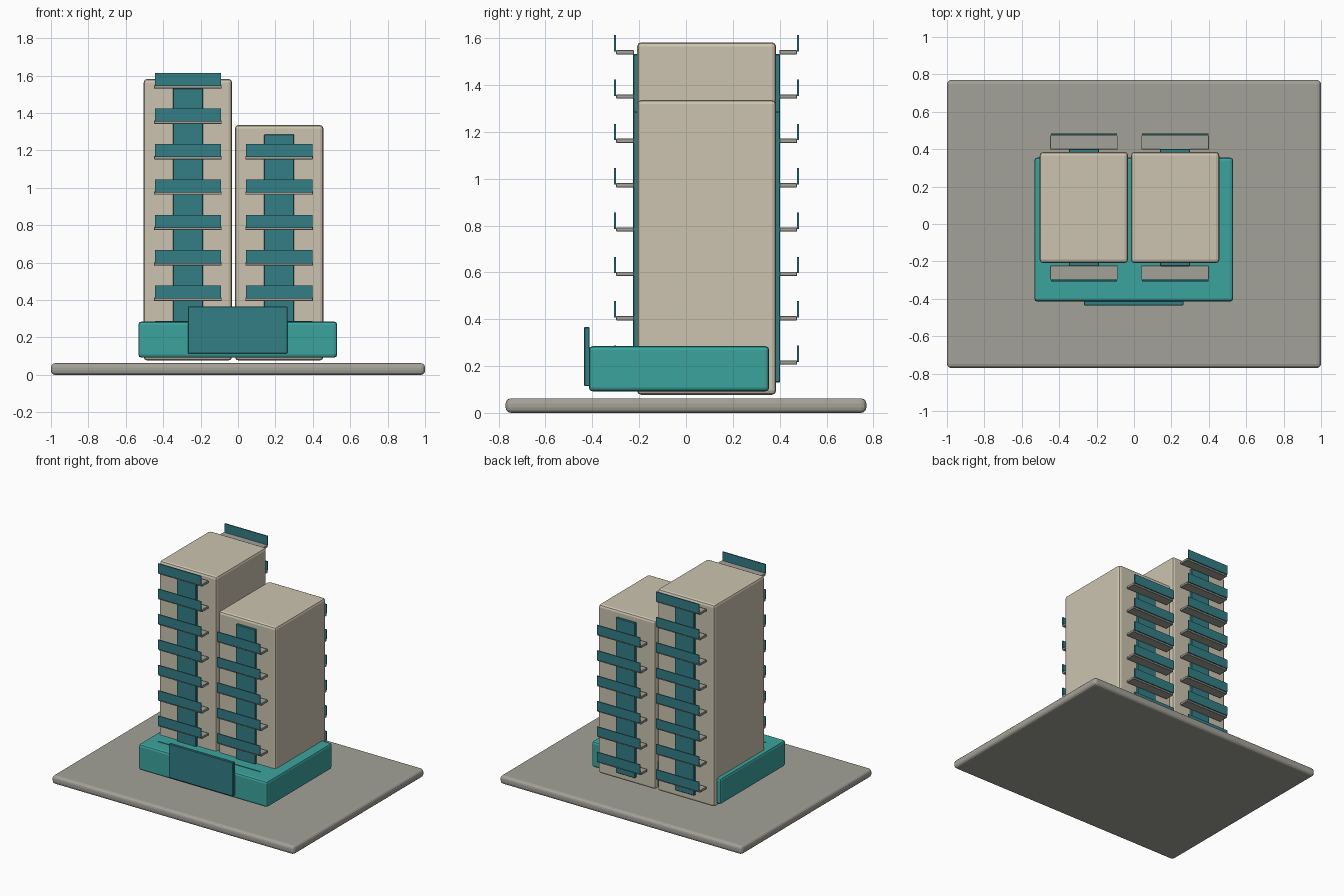
import bpy

if "Cube" in bpy.data.objects:
    bpy.data.objects.remove(bpy.data.objects["Cube"])


def material(name, srgb):
    mat = bpy.data.materials.new(name)
    lin = [(c / 255 / 12.92) if c < 11 else ((c / 255 + 0.055) / 1.055) ** 2.4 for c in srgb]
    mat.diffuse_color = (*lin, 1.0)
    mat.use_nodes = True
    mat.node_tree.nodes["Principled BSDF"].inputs["Base Color"].default_value = mat.diffuse_color
    return mat


BEIGE = material("beige_render", (204, 196, 176))
GREY = material("grey_concrete", (164, 162, 152))
TEAL = material("bright_teal", (60, 164, 158))
GLASS = material("dark_teal_glass", (50, 126, 134))


def box(name, x, y, z, mat, bevel=0.0, segments=2):
    """Box given by its (min, max) ranges, with optional rounded edges."""
    bpy.ops.mesh.primitive_cube_add(size=1)
    ob = bpy.context.object
    ob.name = name
    size = [r[1] - r[0] for r in (x, y, z)]
    mid = [(r[0] + r[1]) / 2 for r in (x, y, z)]
    for v in ob.data.vertices:
        v.co = [v.co[i] * size[i] + mid[i] for i in range(3)]
    ob.data.materials.append(mat)
    if bevel:
        mod = ob.modifiers.new("rounded_edges", 'BEVEL')
        mod.width = bevel
        mod.segments = segments
    return ob


def span(centre, half):
    return (centre - half, centre + half)


# Ground slab, podium and entrance panel
box("ground_slab", (-1, 1), (-0.77, 0.77), (0, 0.062), GREY, 0.022, 3)
box("podium", (-0.533, 0.53), (-0.415, 0.355), (0.092, 0.285), TEAL, 0.016)
box("entrance_panel", (-0.268, 0.264), (-0.435, -0.412), (0.114, 0.366), GLASS, 0.003, 1)

MID_Y = 0.088      # depth centre of both towers
FLOOR_0 = 0.215    # lowest balcony height
STEP = 0.1893      # storey height

for label, cx, top, floors in (("left", -0.268, 1.582, 8), ("right", 0.22, 1.336, 6)):
    # Tower block
    box(label + "_tower", span(cx, 0.236), span(MID_Y, 0.297), (0.077, top), BEIGE, 0.018)
    for side, s in (("front", -1), ("back", 1)):
        def depth(a, b):
            return tuple(sorted((MID_Y + s * a, MID_Y + s * b)))
        tag = label + "_" + side
        # Vertical window strip
        box(tag + "_window_strip", span(cx, 0.08), depth(0.29, 0.314),
            (0.13, top - 0.05), GLASS, 0.003, 1)
        # Balconies: floor slab and thin glass railing on each storey
        for i in range(floors):
            z = FLOOR_0 + i * STEP
            box(f"{tag}_balcony_slab_{i}", span(cx, 0.181), depth(0.311, 0.386),
                span(z, 0.009), GREY, 0.002, 1)
            box(f"{tag}_balcony_rail_{i}", span(cx, 0.177), depth(0.387, 0.395),
                (z + 0.003, z + 0.073), GLASS)
